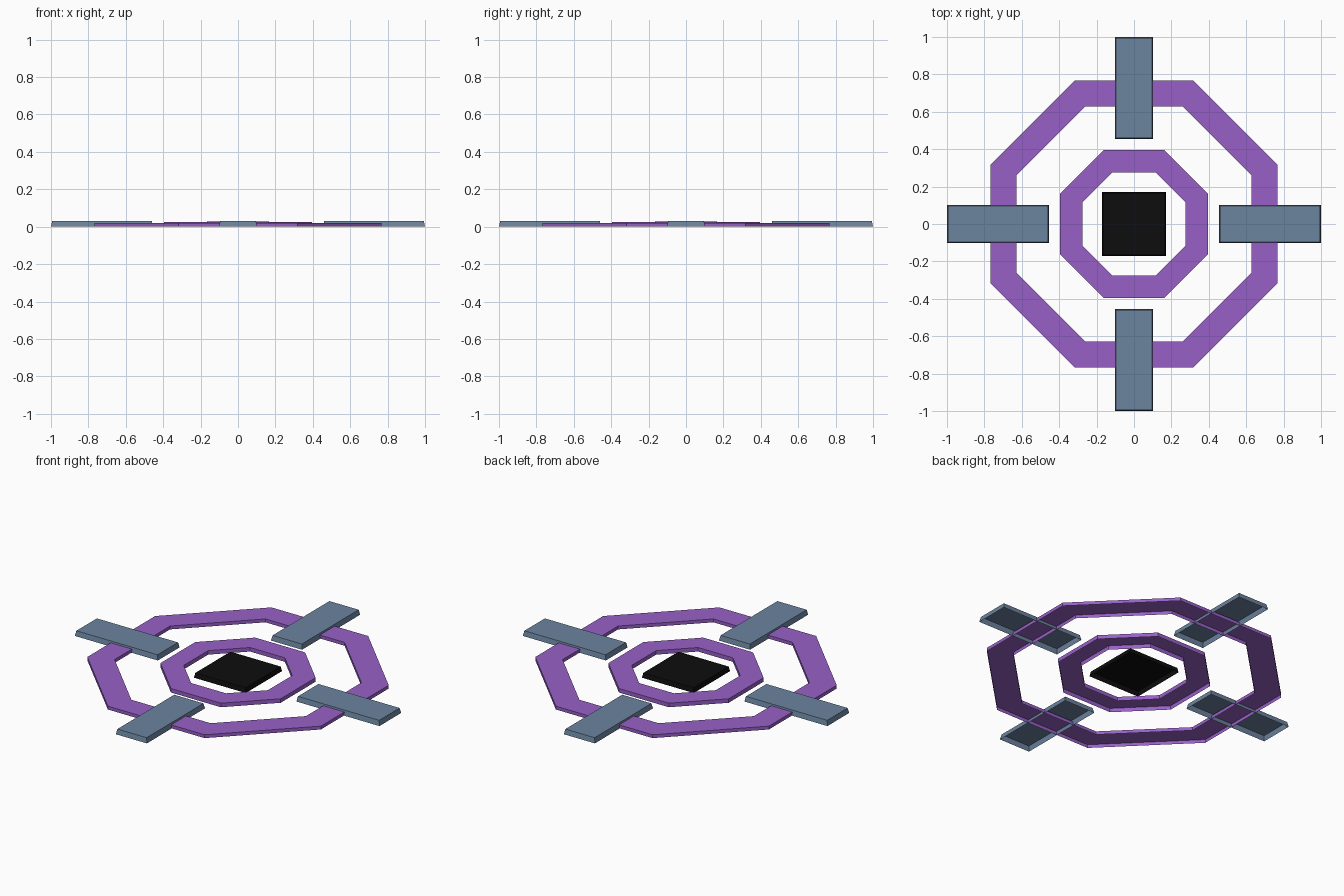
import bpy, bmesh, math

if "Cube" in bpy.data.objects:
    bpy.data.objects.remove(bpy.data.objects["Cube"])


def material(name, rgb):
    m = bpy.data.materials.new(name)
    m.diffuse_color = (*rgb, 1)
    m.use_nodes = True
    m.node_tree.nodes["Principled BSDF"].inputs["Base Color"].default_value = m.diffuse_color
    return m


PURPLE = material("purple", (0.31, 0.117, 0.57))
SLATE = material("slate blue", (0.147, 0.228, 0.342))
BLACK = material("black", (0.004, 0.004, 0.004))


def finish(bm, name, mat):
    me = bpy.data.meshes.new(name)
    bm.to_mesh(me)
    bm.free()
    me.materials.append(mat)
    ob = bpy.data.objects.new(name, me)
    bpy.context.collection.objects.link(ob)
    return ob


def plate(name, x0, x1, y0, y1, h, taper, mat):
    """Open-bottomed slab with slightly sloping sides."""
    bm = bmesh.new()

    def loop(t, z):
        return [bm.verts.new((x, y, z)) for x, y in
                ((x0 + t, y0 + t), (x1 - t, y0 + t), (x1 - t, y1 - t), (x0 + t, y1 - t))]

    low, top = loop(0, 0), loop(taper, h)
    for i in range(4):
        j = (i + 1) % 4
        bm.faces.new((low[i], low[j], top[j], top[i]))
    bm.faces.new(top)
    return finish(bm, name, mat)


def octagon_ring(name, outer, inner, h, mat):
    """Open-bottomed octagonal ring; outer and inner are flat-to-centre distances."""
    bm = bmesh.new()

    def loop(apothem, z):
        r = apothem / math.cos(math.pi / 8)
        return [bm.verts.new((r * math.cos(a), r * math.sin(a), z))
                for a in (math.pi / 8 + k * math.pi / 4 for k in range(8))]

    # outer wall, top face, inner wall
    loops = [loop(outer, 0), loop(outer, h), loop(inner, h), loop(inner, 0)]
    for a, b in zip(loops, loops[1:]):
        for i in range(8):
            j = (i + 1) % 8
            bm.faces.new((a[i], a[j], b[j], b[i]))
    return finish(bm, name, mat)


# Concentric rings
octagon_ring("outer_ring", 0.767, 0.628, 0.02, PURPLE)
octagon_ring("inner_ring", 0.395, 0.276, 0.024, PURPLE)

# Centre square
plate("centre_square", -0.17, 0.17, -0.17, 0.17, 0.028, 0.005, BLACK)

# Four radial bars
for k, side in enumerate(("right", "back", "left", "front")):
    bar = plate(side + "_bar", 0.455, 1.0, -0.102, 0.102, 0.03, 0.006, SLATE)
    bar.rotation_euler.z = k * math.pi / 2
